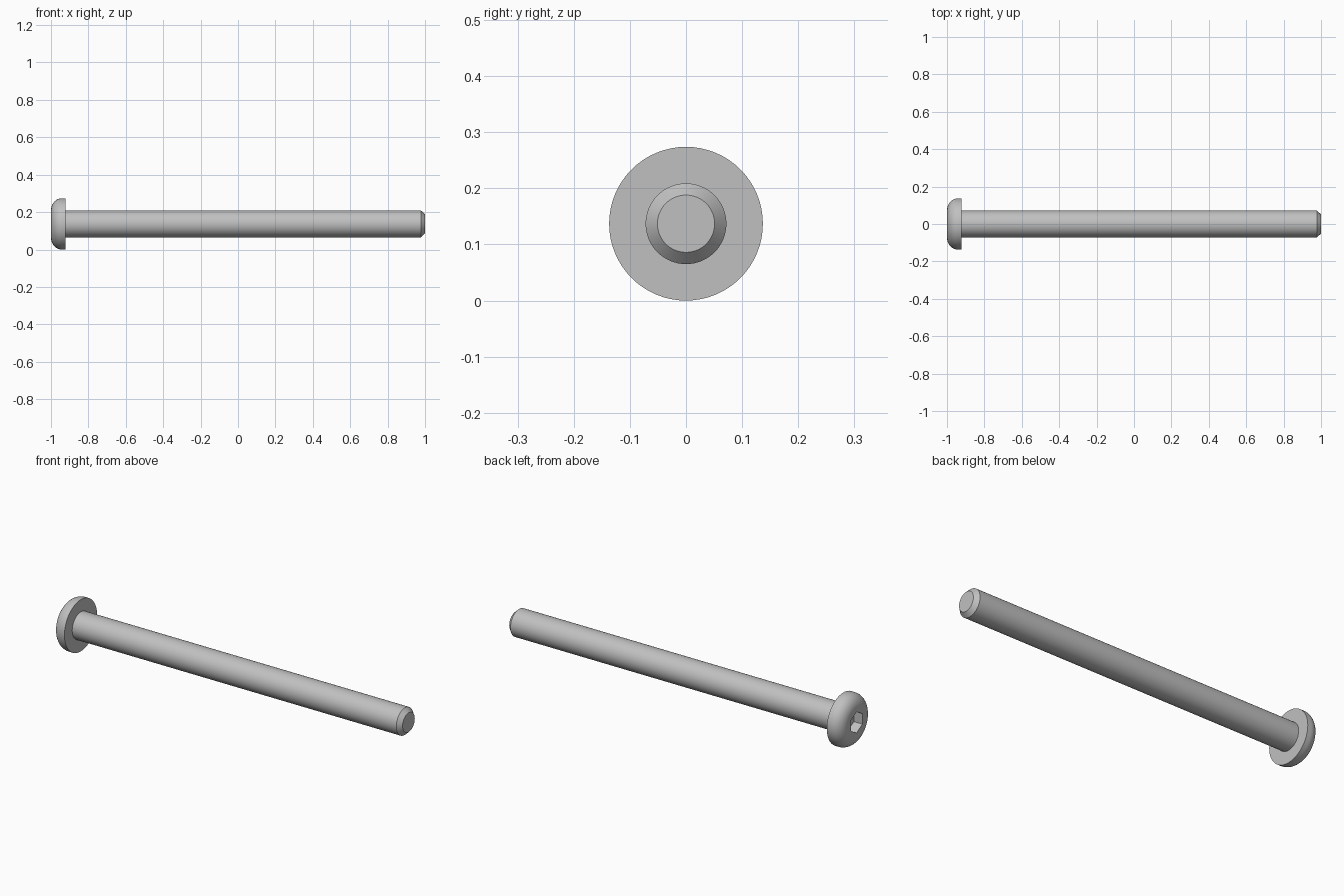
import bpy, bmesh
from math import sin, cos, pi, radians

cube = bpy.data.objects.get("Cube")
if cube:
    bpy.data.objects.remove(cube)

SEGMENTS = 64
HEAD_R, SHANK_R, FACE_R = 0.137, 0.072, 0.072
AXIS_Z = HEAD_R

steel = bpy.data.materials.new("steel grey")
steel.use_nodes = True
steel.diffuse_color = (0.53, 0.53, 0.53, 1)
steel.node_tree.nodes["Principled BSDF"].inputs["Base Color"].default_value = steel.diffuse_color


def ring(bm, x, radius, count=SEGMENTS):
    """Ring of vertices around the bolt axis, with a vertex at the top."""
    return [bm.verts.new((x, radius * sin(2 * pi * i / count),
                          AXIS_Z + radius * cos(2 * pi * i / count)))
            for i in range(count)]


def skin(bm, rings):
    """Quads between successive rings."""
    for a, b in zip(rings, rings[1:]):
        for i in range(len(a)):
            j = (i + 1) % len(a)
            bm.faces.new((a[i], a[j], b[j], b[i]))


def loop_edges(bm, verts):
    return [bm.edges.get((v, w)) for v, w in zip(verts, verts[1:] + verts[:1])]


def finish(bm, name):
    bmesh.ops.recalc_face_normals(bm, faces=bm.faces)
    mesh = bpy.data.meshes.new(name)
    bm.to_mesh(mesh)
    bm.free()
    mesh.materials.append(steel)
    obj = bpy.data.objects.new(name, mesh)
    bpy.context.collection.objects.link(obj)
    bpy.ops.object.select_all(action='DESELECT')
    obj.select_set(True)
    bpy.context.view_layer.objects.active = obj
    bpy.ops.object.shade_smooth_by_angle(angle=radians(30))


# Domed head: rounded shoulder, short straight rim, flat underside
bm = bmesh.new()
steps = 10
dome = [ring(bm, -0.942 - 0.058 * cos(pi / 2 * k / steps),
             FACE_R + (HEAD_R - FACE_R) * sin(pi / 2 * k / steps))
        for k in range(steps + 1)]
rim = ring(bm, -0.921, HEAD_R)
neck = ring(bm, -0.921, SHANK_R)
skin(bm, dome + [rim, neck])

# Hexagonal socket sunk into the flat of the head
mouth = ring(bm, -1, 0.0555, 6)
floor = ring(bm, -0.95, 0.0555, 6)
skin(bm, [mouth, floor])
bm.faces.new(floor)
bmesh.ops.triangle_fill(bm, use_beauty=True,
                        edges=loop_edges(bm, dome[0]) + loop_edges(bm, mouth))
finish(bm, "bolt_head")

# Plain shank with a chamfered tip
bm = bmesh.new()
shank = [ring(bm, -0.921, SHANK_R), ring(bm, 0.978, SHANK_R), ring(bm, 1, 0.051)]
skin(bm, shank)
bm.faces.new(shank[-1])
finish(bm, "bolt_shank")
